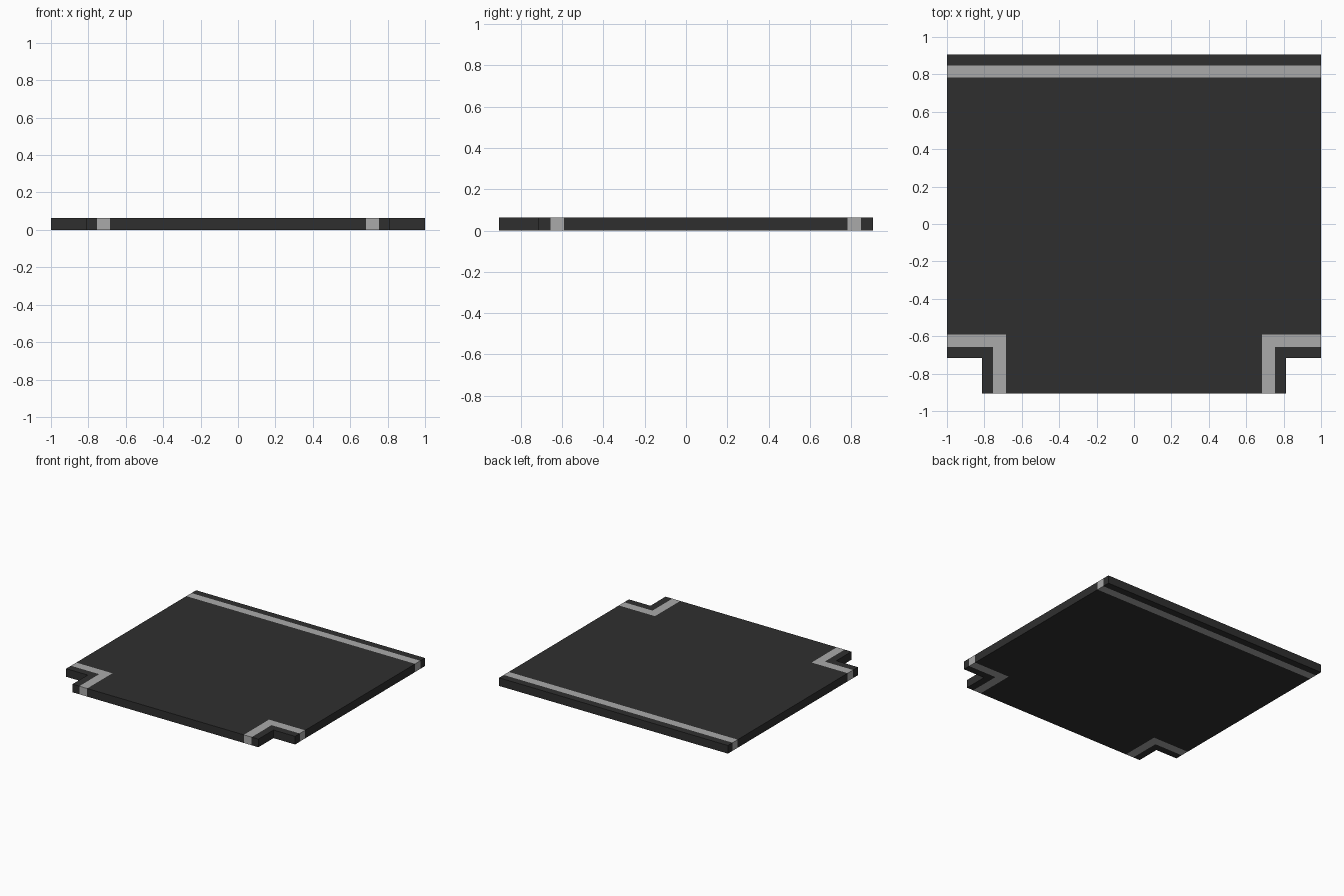
import bpy, bmesh

if "Cube" in bpy.data.objects:
    bpy.data.objects.remove(bpy.data.objects["Cube"])

HEIGHT = 0.064
# Cut lines: outer edge, notch edge, stripe outer side, stripe inner side
XS = [-1, -0.812, -0.753, -0.684, 0.684, 0.753, 0.812, 1]
YS = [-0.905, -0.716, -0.657, -0.59, 0.783, 0.847, 0.905]


def material(name, value):
    m = bpy.data.materials.new(name)
    m.diffuse_color = (value, value, value, 1)
    m.use_nodes = True
    m.node_tree.nodes["Principled BSDF"].inputs["Base Color"].default_value = m.diffuse_color
    return m


def is_stripe(x, y):
    """True where the painted lane line runs."""
    x = abs(x)
    back_line = 0.783 < y < 0.847
    corner = x > 0.684 and y < -0.59          # inside the corner L
    beyond = x > 0.753 and y < -0.657         # shoulder outside the L
    return back_line or (corner and not beyond)


# Road tile: flat plan cut along the stripes, with the two front corners notched
bm = bmesh.new()
grid = [[bm.verts.new((x, y, 0)) for y in YS] for x in XS]
for i in range(len(XS) - 1):
    for j in range(len(YS) - 1):
        if j == 0 and i in (0, len(XS) - 2):
            continue
        bm.faces.new((grid[i][j], grid[i][j + 1], grid[i + 1][j + 1], grid[i + 1][j]))
bmesh.ops.delete(bm, geom=[v for v in bm.verts if not v.link_faces], context='VERTS')

# Thicken into a slab, keeping the underside
ret = bmesh.ops.extrude_face_region(bm, geom=bm.faces[:], use_keep_orig=True)
bmesh.ops.translate(bm, vec=(0, 0, HEIGHT),
                    verts=[g for g in ret["geom"] if isinstance(g, bmesh.types.BMVert)])
bmesh.ops.recalc_face_normals(bm, faces=bm.faces[:])

# Stripes go right through the slab, so the sides are coloured by position too
for f in bm.faces:
    c = f.calc_center_median() - f.normal * 0.001
    f.material_index = int(is_stripe(c.x, c.y))

# Merge flat neighbours of the same colour
bmesh.ops.dissolve_limit(bm, angle_limit=0.01, verts=bm.verts[:], edges=bm.edges[:],
                         delimit={'MATERIAL'})

mesh = bpy.data.meshes.new("road_tile")
bm.to_mesh(mesh)
bm.free()
mesh.materials.append(material("dark asphalt", 0.028))
mesh.materials.append(material("light grey line", 0.40))
bpy.context.collection.objects.link(bpy.data.objects.new("road_tile", mesh))
